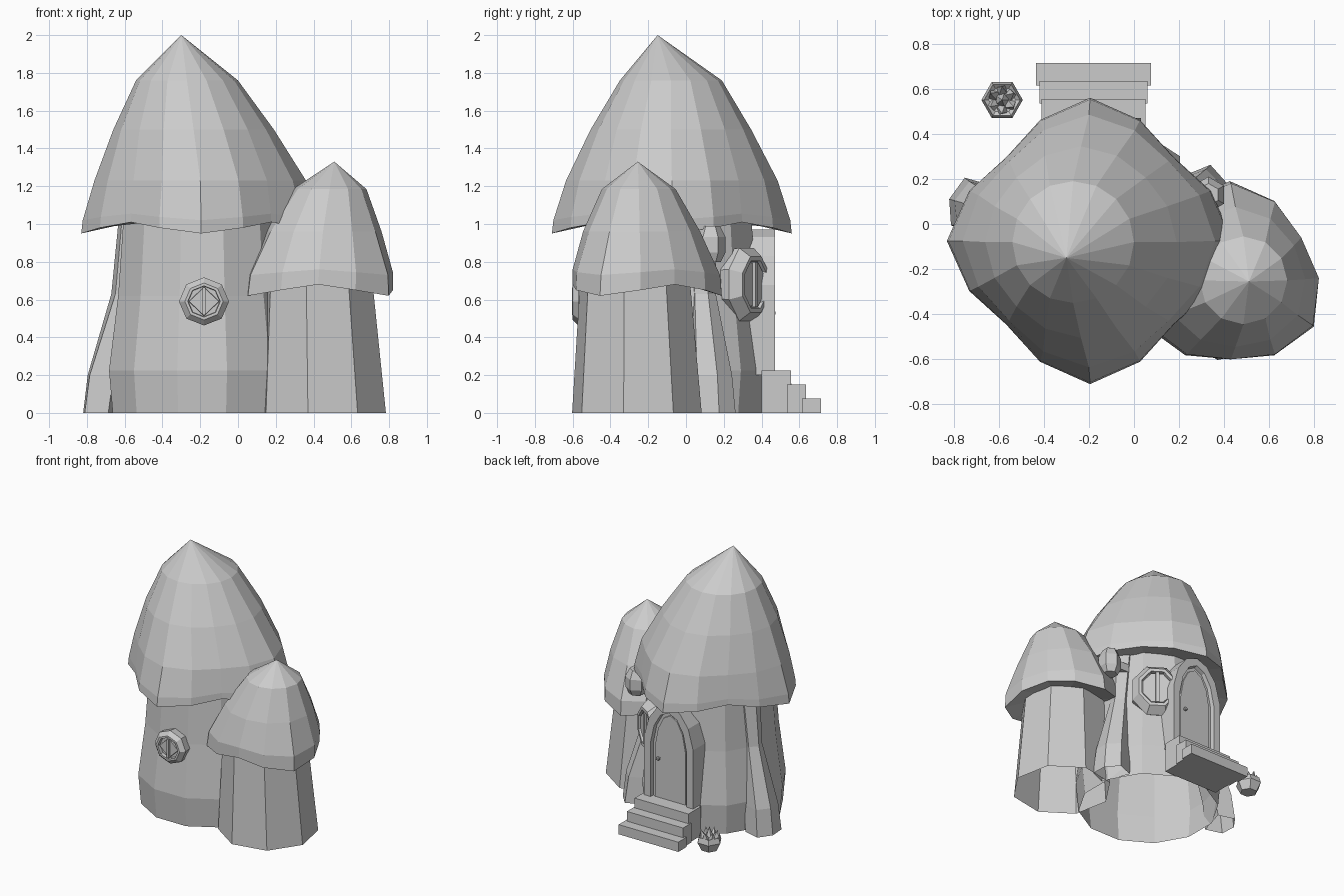
import bpy, bmesh
from math import sin, cos, pi, radians
from mathutils import Vector, Matrix

if "Cube" in bpy.data.objects:
    bpy.data.objects.remove(bpy.data.objects["Cube"])

stone = bpy.data.materials.new("plain_grey")
stone.use_nodes = True
GREY = (0.6, 0.6, 0.6, 1)
stone.diffuse_color = GREY
stone.node_tree.nodes["Principled BSDF"].inputs["Base Color"].default_value = GREY


def finish(name, bm, matrix=None):
    if matrix:
        bm.transform(matrix)
    bmesh.ops.recalc_face_normals(bm, faces=bm.faces)
    mesh = bpy.data.meshes.new(name)
    bm.to_mesh(mesh)
    bm.free()
    mesh.materials.append(stone)
    obj = bpy.data.objects.new(name, mesh)
    bpy.context.collection.objects.link(obj)
    return obj


def loft(name, rings, start=False, end=False, matrix=None):
    """Skin rings of equal length; a one-point ring is a tip."""
    bm = bmesh.new()
    rows = [[bm.verts.new(p) for p in r] for r in rings]
    for a, b in zip(rows, rows[1:]):
        n = max(len(a), len(b))
        for i in range(n):
            j = (i + 1) % n
            if len(a) == 1:
                bm.faces.new((a[0], b[j], b[i]))
            elif len(b) == 1:
                bm.faces.new((a[i], a[j], b[0]))
            else:
                bm.faces.new((a[i], a[j], b[j], b[i]))
    if start:
        bm.faces.new(rows[0])
    if end:
        bm.faces.new(rows[-1])
    return finish(name, bm, matrix)


def ring(n, cx, cy, z, r, phase=0.0, wave=0.0, lift=0.0, lobes=4, first=0.0):
    """Round ring; wave pushes lobes outward, lift raises the gaps between."""
    pts = []
    for i in range(n):
        a = radians(phase) + 2 * pi * i / n
        k = cos(lobes * (a - radians(first)))
        rr = r + wave * k
        pts.append((cx + rr * cos(a), cy + rr * sin(a), z + lift * (1 - k) / 2))
    return pts


def box(name, x0, x1, y0, y1, z0, z1):
    bm = bmesh.new()
    bmesh.ops.create_cube(bm, size=1)
    size = Matrix.Diagonal((x1 - x0, y1 - y0, z1 - z0, 1))
    mid = Matrix.Translation(((x0 + x1) / 2, (y0 + y1) / 2, (z0 + z1) / 2))
    return finish(name, bm, mid @ size)


# Main house: faceted trunk with a four-lobed cap
CX, CY = -0.19, -0.07
loft("main_trunk", [ring(12, CX, CY, z, r, 15)
                    for z, r in ((0, 0.49), (0.225, 0.51), (0.62, 0.46), (1.04, 0.43))])
loft("main_cap", [
    [(-0.3, -0.15, 2.0)],
    ring(16, -0.27, -0.08, 1.76, 0.27),
    ring(16, -0.235, -0.08, 1.5, 0.415, wave=0.01),
    ring(16, -0.2, -0.075, 1.23, 0.53, wave=0.03),
    ring(16, -0.195, -0.075, 1.02, 0.575, wave=0.052, lift=0.035),
    ring(16, -0.195, -0.075, 0.95, 0.58, wave=0.055, lift=0.06),
    ring(16, CX, CY, 1.01, 0.4)], end=True)

# Side tower: octagonal trunk with a three-lobed cap
loft("side_trunk", [ring(8, 0.44, -0.26, 0, 0.35, -11.5),
                    ring(8, 0.42, -0.27, 0.72, 0.295, -11.5)])
three = dict(lobes=3, first=90)
loft("side_cap", [
    [(0.51, -0.255, 1.33)],
    ring(12, 0.485, -0.25, 1.185, 0.195),
    ring(12, 0.45, -0.245, 0.96, 0.31, wave=0.01, **three),
    ring(12, 0.43, -0.24, 0.73, 0.39, wave=0.03, lift=0.03, **three),
    ring(12, 0.425, -0.24, 0.62, 0.395, wave=0.035, lift=0.06, **three),
    ring(12, 0.42, -0.26, 0.69, 0.26)], end=True)

# Buttress roots on both sides, leaning into the trunk
for side, angle in (("right", 164), ("left", 22)):
    sections = []
    for z, r, w in ((0, 0.655, 0.11), (0.2, 0.63, 0.1), (0.63, 0.5, 0.06), (1.02, 0.46, 0.075)):
        sections.append([(r, 0, z), (r - 0.04, w, z), (r - 0.17, w, z),
                         (r - 0.17, -w, z), (r - 0.04, -w, z)])
    loft(side + "_root", sections, end=True,
         matrix=Matrix.Translation((CX, CY, 0)) @ Matrix.Rotation(radians(angle), 4, "Z"))

# Hexagonal knob on a short stub under the eaves
loft("eave_knob", [ring(6, 0.33, 0.13, z, r, 30)
                   for z, r in ((0.8, 0.055), (0.85, 0.08), (0.93, 0.08), (0.99, 0.05))], True, True)
box("knob_stub", 0.18, 0.33, 0.1, 0.16, 0.86, 0.92)


# Windows: bevelled frame, recessed pane and a vertical bar, built facing +x
def window(name, place, angle, rw, rh, depth, sides, pane):
    def outline(n, s, x, phase=0):
        return [(x, rw * s * cos(2 * pi * i / n + phase), rh * s * sin(2 * pi * i / n + phase))
                for i in range(n)]
    m = Matrix.Translation(place) @ Matrix.Rotation(radians(angle), 4, "Z")
    turn = pi / 8 if pane == sides else 0
    loft(name + "_frame", [
        outline(sides, 0.95, -depth - 0.06, turn), outline(sides, 1.02, -depth * 0.6, turn),
        outline(sides, 0.78, 0, turn), outline(sides, 0.66, 0, turn),
        outline(sides, 0.64, -0.025, turn)], True, True, m)
    loft(name + "_pane", [outline(pane, 0.63, -0.03, turn), outline(pane, 0.6, -0.012, turn)],
         True, True, m)
    bar = box(name + "_bar", -0.03, 0.004, -rw * 0.07, rw * 0.07, -rh * 0.58, rh * 0.58)
    bar.data.transform(m)


a = radians(57)
window("back_window", (CX + 0.525 * cos(a), CY + 0.525 * sin(a), 0.68), 57, 0.18, 0.205, 0.1, 8, 8)
window("front_window", (-0.18, -0.6, 0.59), -90, 0.13, 0.125, 0.05, 8, 4)


# Back door: pointed arch frame with a recessed leaf and a knob
def arch(w, top, y, base=0.2):
    h = top - base
    half = [(w, 0), (w, 0.62 * h), (0.8 * w, 0.82 * h), (0.45 * w, 0.95 * h)]
    pts = half + [(0, h)] + [(-x, z) for x, z in reversed(half)]
    return [(x - 0.18, y, z + base) for x, z in pts]


loft("door_frame", [arch(0.21, 0.97, 0.25), arch(0.21, 0.97, 0.47),
                    arch(0.155, 0.91, 0.47), arch(0.15, 0.905, 0.44)], True, True)
loft("door_leaf", [arch(0.135, 0.885, 0.43), arch(0.13, 0.88, 0.448)], True, True)
bm = bmesh.new()
bmesh.ops.create_icosphere(bm, subdivisions=1, radius=0.016)
finish("door_knob", bm, Matrix.Translation((-0.085, 0.46, 0.53)))

# Three steps down from the door
for i, (half, y, z) in enumerate(((0.23, 0.555, 0.225), (0.24, 0.635, 0.15), (0.255, 0.715, 0.075))):
    box(f"step_{i + 1}", -0.18 - half, -0.18 + half, y - 0.1 if i else 0.4, y, 0, z)

# Hexagonal plant pot with spiky leaves
PX, PY = -0.585, 0.55
loft("plant_pot", [ring(6, PX, PY, z, r) for z, r in
                   ((0, 0.06), (0.065, 0.092), (0.105, 0.08), (0.09, 0.06))], True, True)
for i in range(6):
    t = radians(60 * i + 30)
    x, y = PX + 0.04 * cos(t), PY + 0.04 * sin(t)
    loft(f"pot_leaf_{i + 1}", [ring(4, x, y, 0.085, 0.03, 60 * i),
                               [(PX + 0.06 * cos(t), PY + 0.06 * sin(t), 0.15)]], True)
loft("pot_leaf_centre", [ring(5, PX, PY, 0.085, 0.035), [(PX, PY, 0.175)]], True)
